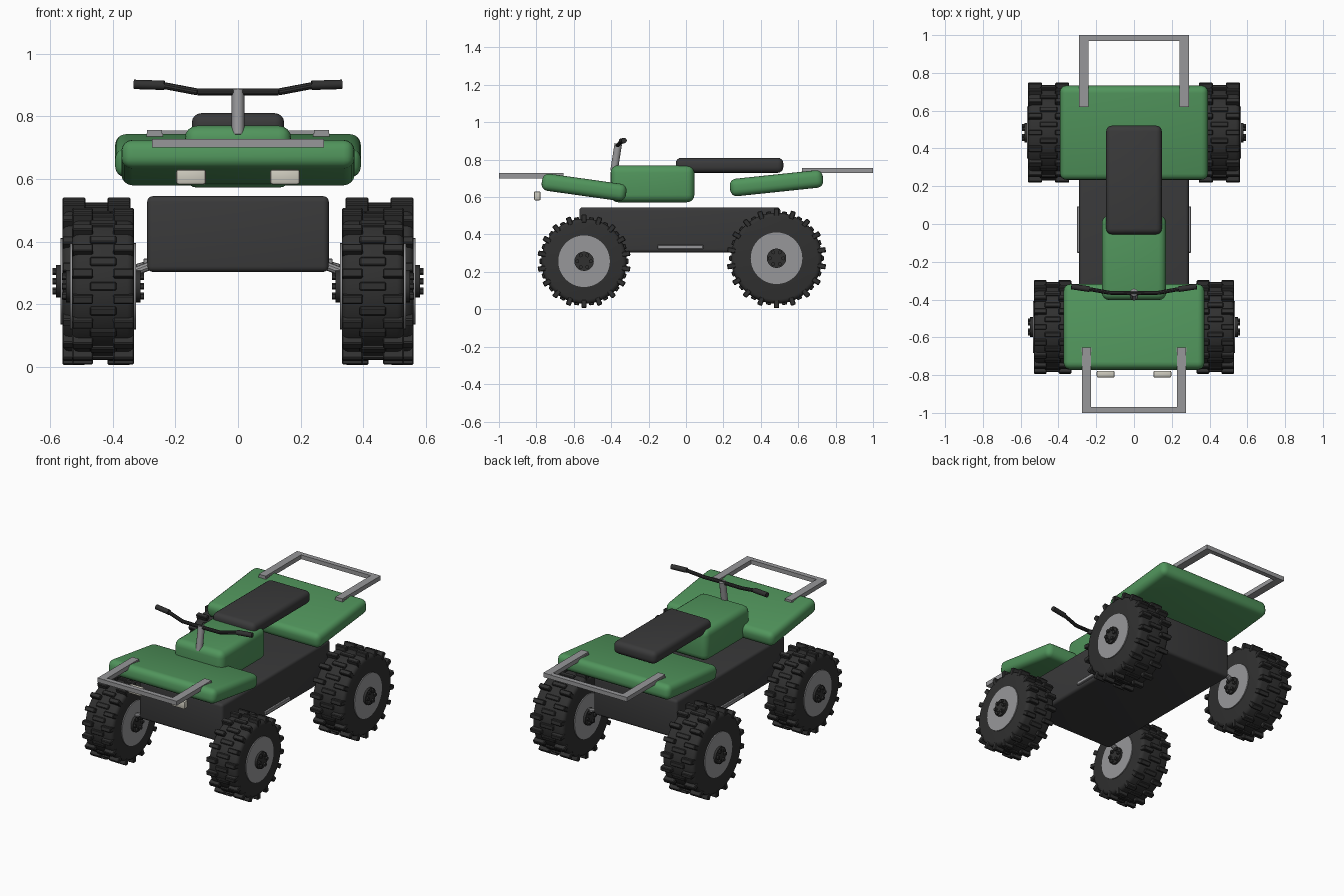
import bpy, bmesh, math
from mathutils import Matrix, Vector

if "Cube" in bpy.data.objects:
    bpy.data.objects.remove(bpy.data.objects["Cube"])


def material(name, color):
    m = bpy.data.materials.new(name)
    m.diffuse_color = (*color, 1)
    m.use_nodes = True
    m.node_tree.nodes["Principled BSDF"].inputs["Base Color"].default_value = m.diffuse_color
    return m


GREEN = material("green paint", (0.082, 0.30, 0.107))
DARK = material("dark plastic", (0.042, 0.042, 0.043))
RUBBER = material("tyre rubber", (0.030, 0.030, 0.030))
METAL = material("grey metal", (0.31, 0.31, 0.32))
LAMP = material("cream lamp", (0.61, 0.59, 0.51))


def finish(name, bm, mat):
    bmesh.ops.recalc_face_normals(bm, faces=bm.faces)
    me = bpy.data.meshes.new(name)
    bm.to_mesh(me)
    bm.free()
    me.materials.append(mat)
    ob = bpy.data.objects.new(name, me)
    bpy.context.collection.objects.link(ob)
    bpy.ops.object.select_all(action='DESELECT')
    ob.select_set(True)
    bpy.context.view_layer.objects.active = ob
    bpy.ops.object.shade_smooth_by_angle(angle=math.radians(35))
    return ob


def add_box(bm, center, size, rot=Matrix()):
    m = Matrix.Translation(center) @ rot @ Matrix.Diagonal((*size, 1))
    bmesh.ops.create_cube(bm, size=1, matrix=m)


def box(name, center, size, mat, bevel=0.0, tilt=0.0, segments=4):
    # box tilted about the x axis, with rounded edges
    bm = bmesh.new()
    add_box(bm, (0, 0, 0), size)
    if bevel:
        bmesh.ops.bevel(bm, geom=bm.edges[:], offset=bevel, segments=segments,
                        profile=0.5, affect='EDGES')
    bm.transform(Matrix.Translation(center) @ Matrix.Rotation(math.radians(tilt), 4, 'X'))
    return finish(name, bm, mat)


def add_rod(bm, a, b, radius, sides):
    a, b = Vector(a), Vector(b)
    m = Matrix.Translation((a + b) / 2) @ (b - a).to_track_quat('Z', 'Y').to_matrix().to_4x4()
    return bmesh.ops.create_cone(bm, cap_ends=True, segments=sides, radius1=radius,
                                 radius2=radius, depth=(b - a).length, matrix=m)


def rod(name, a, b, radius, mat, sides=12, bevel=0.0):
    bm = bmesh.new()
    add_rod(bm, a, b, radius, sides)
    if bevel:
        rims = [e for e in bm.edges if any(len(f.verts) > 4 for f in e.link_faces)]
        bmesh.ops.bevel(bm, geom=rims, offset=bevel, segments=3, profile=0.5, affect='EDGES')
    return finish(name, bm, mat)


# Chassis, tank, seat and fenders
box("chassis", (0, -0.033, 0.424), (0.58, 1.075, 0.242), DARK, 0.018)
box("tank", (0, -0.179, 0.671), (0.34, 0.448, 0.198), GREEN, 0.04)
box("seat", (0, 0.233, 0.770), (0.295, 0.575, 0.08), DARK, 0.03)
box("front_fender", (0, -0.545, 0.652), (0.745, 0.455, 0.092), GREEN, 0.035, -8)
box("rear_fender", (0, 0.484, 0.674), (0.785, 0.50, 0.094), GREEN, 0.035, 6)


# Wheels
def wheel(label, side, x, y, z, width, tyre_r, lug_r, rim_r):
    def at(dx):
        return (side * (x + dx), y, z)
    h = width / 2
    rod(label + "_tyre", at(-h), at(h), tyre_r, RUBBER, 48, 0.022)
    rod(label + "_rim", at(-h - 0.006), at(h + 0.006), rim_r, METAL, 40)
    # hub with a ring of wheel nuts on both ends
    bm = bmesh.new()
    add_rod(bm, at(-h - 0.02), at(h + 0.02), 0.052, 20)
    for i in range(6):
        a = i * math.tau / 6
        off = Vector((0, math.cos(a), math.sin(a))) * 0.036
        add_rod(bm, Vector(at(-h - 0.032)) + off, Vector(at(h + 0.032)) + off, 0.011, 6)
    finish(label + "_hub", bm, RUBBER)
    # staggered tread blocks: edge pairs between lower centre blocks
    bm = bmesh.new()
    count = 18
    for i in range(count * 2):
        a = i * math.pi / count
        rot = Matrix.Rotation(a, 4, 'X')
        top = lug_r if i % 2 == 0 else tyre_r + 0.010
        depth = 0.045
        if i % 2 == 0:
            blocks = [(-h * 0.66, h * 0.68), (h * 0.66, h * 0.68)]
        else:
            blocks = [(0, h * 0.85)]
        for dx, w in blocks:
            c = Vector(at(dx)) + rot @ Vector((0, 0, top - depth / 2))
            add_box(bm, c, (w, 0.028, depth), rot)
    bmesh.ops.bevel(bm, geom=bm.edges[:], offset=0.004, segments=1, affect='EDGES')
    finish(label + "_tread", bm, RUBBER)


for side, s_name in ((-1, "left"), (1, "right")):
    wheel("front_" + s_name, side, 0.431, -0.545, 0.257, 0.198, 0.228, 0.250, 0.138)
    wheel("rear_" + s_name, side, 0.452, 0.484, 0.273, 0.218, 0.243, 0.267, 0.138)
    # suspension arms
    for end, y, z in (("front", -0.545, 0.257), ("rear", 0.484, 0.273)):
        rod(f"{end}_{s_name}_arm", (side * 0.25, y, 0.335), (side * 0.40, y, z + 0.02),
            0.014, METAL, 10)
    # footrests and headlights
    box(s_name + "_footrest", (side * 0.285, -0.03, 0.334), (0.035, 0.245, 0.022), METAL, 0.003, 0, 1)
    box(s_name + "_headlight", (side * 0.15, -0.795, 0.606), (0.095, 0.036, 0.048), LAMP, 0.008, 0, 2)


# Luggage racks: two rails, a cross bar and mounting pads
def rack(name, half_x, y_in, y_out, z):
    d = math.copysign(1, y_out)
    bm = bmesh.new()
    for s in (-1, 1):
        add_box(bm, (s * (half_x - 0.024), (y_in + y_out) / 2, z),
                (0.048, abs(y_out - y_in), 0.027))
        add_box(bm, (s * (half_x - 0.024), y_in + d * 0.03, z - 0.012),
                (0.052, 0.06, 0.03))
    add_box(bm, (0, y_out - d * 0.015, z), (2 * half_x - 0.01, 0.03, 0.026))
    finish(name, bm, METAL)


rack("front_rack", 0.275, -0.655, -1.0, 0.714)
rack("rear_rack", 0.29, 0.62, 1.0, 0.742)

# Steering stem, handlebar and grips
rod("steering_stem", (0, -0.385, 0.74), (0, -0.362, 0.885), 0.02, METAL, 12)
path = [(0.0, -0.366, 0.878), (0.13, -0.364, 0.878), (0.235, -0.345, 0.898), (0.32, -0.334, 0.90)]
bm = bmesh.new()
for s in (-1, 1):
    pts = [(s * px, py, pz) for px, py, pz in path]
    for a, b in zip(pts, pts[1:]):
        add_rod(bm, a, b, 0.011, 10)
finish("handlebar", bm, RUBBER)
for s, n in ((-1, "left"), (1, "right")):
    rod(n + "_grip", (s * 0.235, -0.345, 0.899), (s * 0.332, -0.331, 0.902), 0.015, RUBBER, 12)
